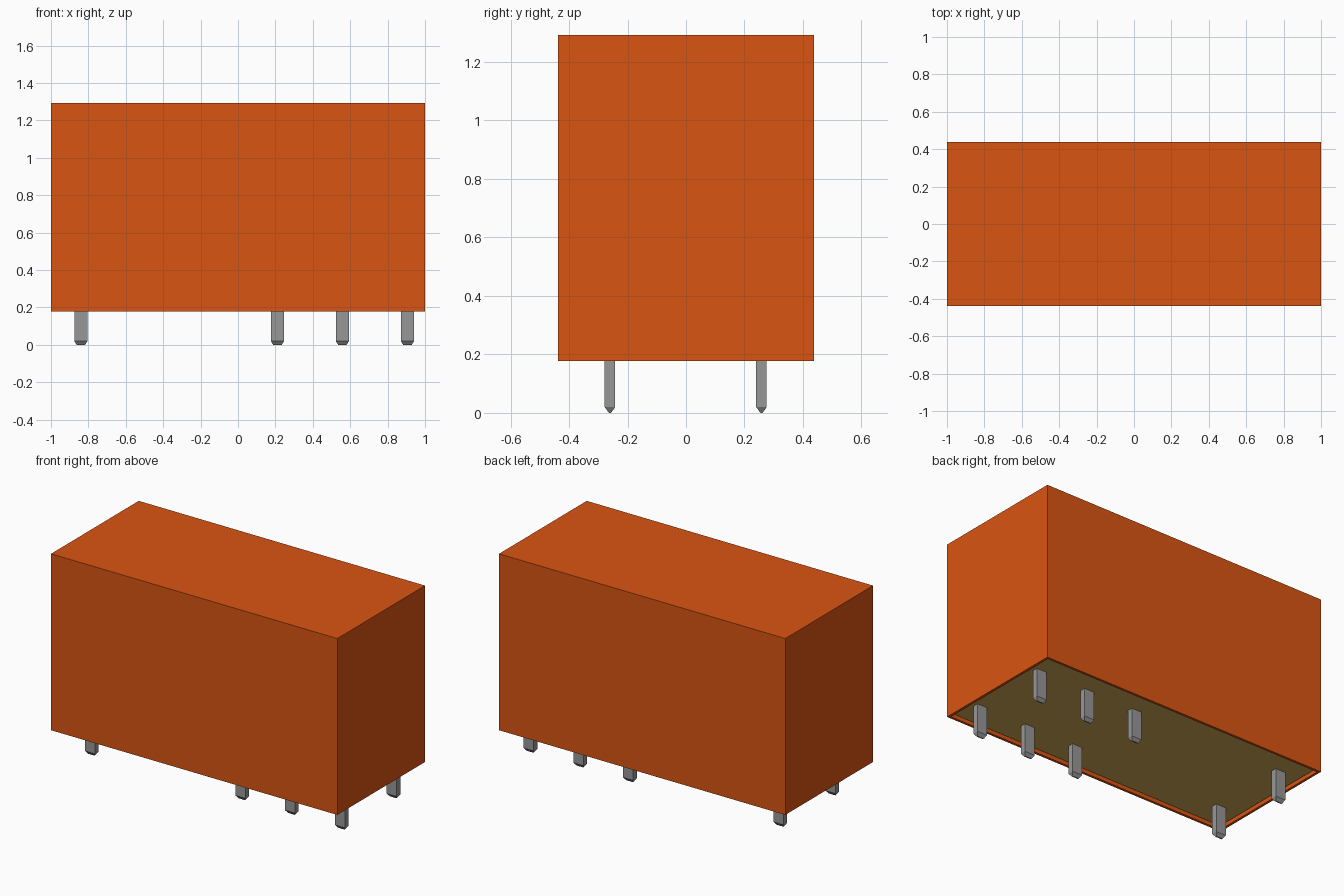
import bpy
import bmesh
from mathutils import Matrix, Vector

if "Cube" in bpy.data.objects:
    bpy.data.objects.remove(bpy.data.objects["Cube"], do_unlink=True)


def material(name, rgb):
    m = bpy.data.materials.new(name)
    m.use_nodes = True
    m.diffuse_color = (*rgb, 1)
    m.node_tree.nodes["Principled BSDF"].inputs["Base Color"].default_value = (*rgb, 1)
    return m


def box(bm, size, center):
    mat = Matrix.Translation(center) @ Matrix.Diagonal((*size, 1))
    bmesh.ops.create_cube(bm, size=1, matrix=mat)
    bm.normal_update()


def bottom_face(bm):
    return min(bm.faces, key=lambda f: f.calc_center_median().z)


def finish(bm, name, mat):
    mesh = bpy.data.meshes.new(name)
    bm.to_mesh(mesh)
    bm.free()
    mesh.materials.append(mat)
    obj = bpy.data.objects.new(name, mesh)
    bpy.context.collection.objects.link(obj)
    return obj


orange = material("orange plastic", (0.70, 0.09, 0.006))
tan = material("tan resin", (0.64, 0.40, 0.09))
grey = material("grey metal", (0.31, 0.31, 0.31))

LENGTH, DEPTH = 2.0, 0.875
BOTTOM, TOP = 0.178, 1.292
WALL, RECESS = 0.022, 0.02
PLATE = 0.03

# Case: a box with a shallow pocket in its underside
bm = bmesh.new()
box(bm, (LENGTH, DEPTH, TOP - BOTTOM), (0, 0, (TOP + BOTTOM) / 2))
floor = bottom_face(bm)
bmesh.ops.inset_region(bm, faces=[floor], thickness=WALL)
pocket = bmesh.ops.extrude_discrete_faces(bm, faces=[floor])["faces"][0]
bmesh.ops.translate(bm, verts=pocket.verts, vec=Vector((0, 0, RECESS + PLATE)))
finish(bm, "case", orange)

# Base plate filling the pocket, set back from the rim
bm = bmesh.new()
box(bm, (LENGTH - 2 * WALL, DEPTH - 2 * WALL, PLATE),
    (0, 0, BOTTOM + RECESS + PLATE / 2))
finish(bm, "base_plate", tan)

# Flat pins with tapered tips, in two rows
PIN_TOP, TIP = 0.21, 0.02
for row, y in (("front", -0.26), ("back", 0.258)):
    for i, x in enumerate((-0.84, 0.211, 0.558, 0.906), 1):
        bm = bmesh.new()
        box(bm, (0.07, 0.036, PIN_TOP - TIP), (0, 0, (PIN_TOP + TIP) / 2))
        end = bmesh.ops.extrude_discrete_faces(bm, faces=[bottom_face(bm)])["faces"][0]
        for v in end.verts:
            v.co = (v.co.x * 0.65, v.co.y * 0.2, 0)
        pin = finish(bm, f"{row}_pin_{i}", grey)
        pin.location = (x, y, 0)
